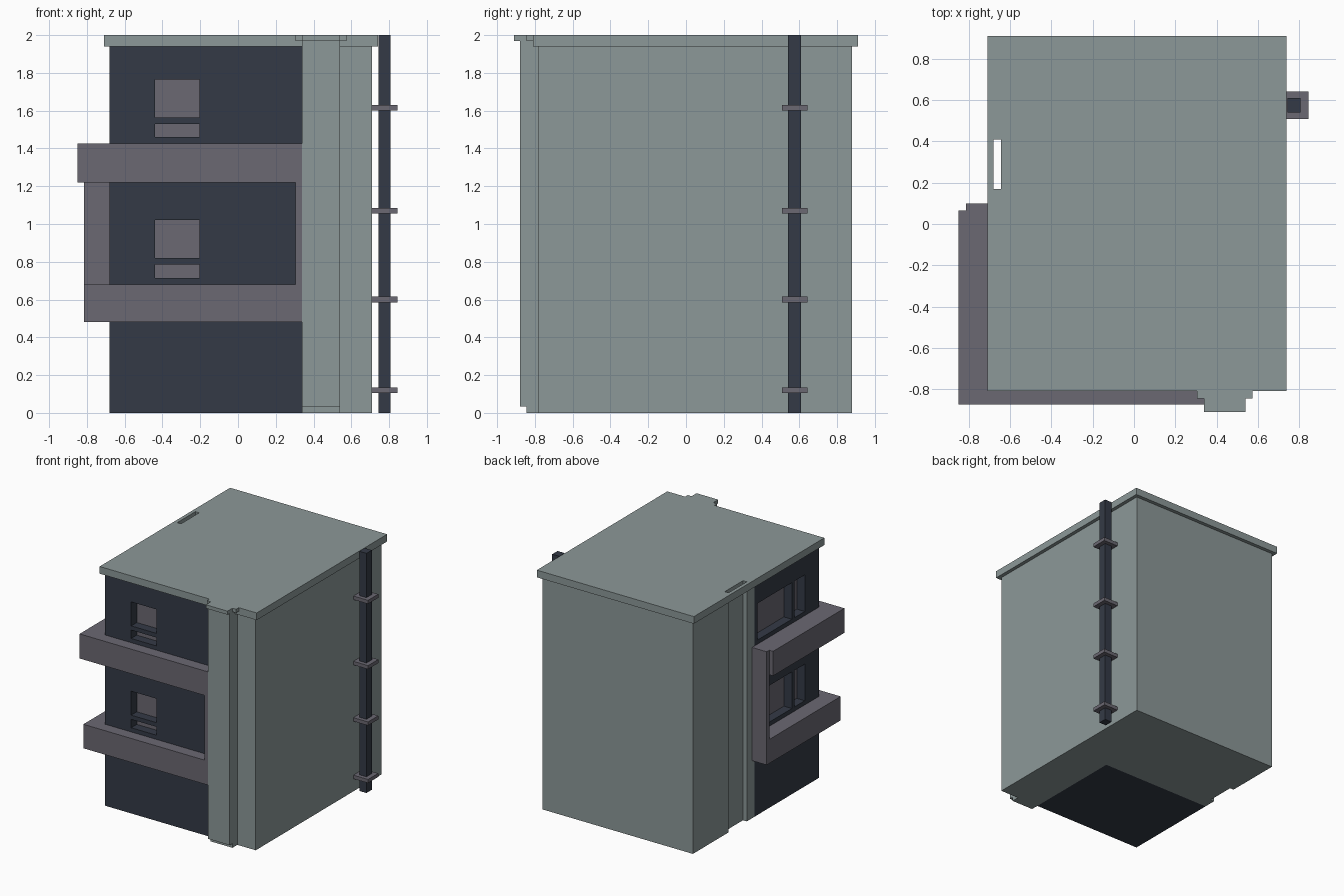
import bpy, bmesh

if "Cube" in bpy.data.objects:
    bpy.data.objects.remove(bpy.data.objects["Cube"])


def material(name, rgb):
    m = bpy.data.materials.new(name)
    m.diffuse_color = (*rgb, 1)
    m.use_nodes = True
    m.node_tree.nodes["Principled BSDF"].inputs["Base Color"].default_value = m.diffuse_color
    return m


GREY = material("pale grey plaster", (0.262, 0.314, 0.314))
PURPLE = material("mauve grey trim", (0.145, 0.138, 0.168))
DARK = material("dark slate", (0.034, 0.042, 0.061))


def prism(name, outline, z0, z1, mat):
    """Extrude a plan outline from z0 up to z1."""
    bm = bmesh.new()
    face = bm.faces.new([bm.verts.new((x, y, z0)) for x, y in outline])
    ext = bmesh.ops.extrude_face_region(bm, geom=[face])
    top = [v for v in ext["geom"] if isinstance(v, bmesh.types.BMVert)]
    bmesh.ops.translate(bm, verts=top, vec=(0, 0, z1 - z0))
    bmesh.ops.recalc_face_normals(bm, faces=bm.faces)
    me = bpy.data.meshes.new(name)
    bm.to_mesh(me)
    bm.free()
    ob = bpy.data.objects.new(name, me)
    bpy.context.collection.objects.link(ob)
    me.materials.append(mat)
    return ob


def box(name, x, y, z, mat):
    outline = [(x[0], y[0]), (x[1], y[0]), (x[1], y[1]), (x[0], y[1])]
    return prism(name, outline, z[0], z[1], mat)


def cut(target, cutter):
    """Subtract the cutter from the target, then remove the cutter."""
    mod = target.modifiers.new("cut", 'BOOLEAN')
    mod.operation, mod.solver, mod.object = 'DIFFERENCE', 'EXACT', cutter
    bpy.context.view_layer.objects.active = target
    bpy.ops.object.modifier_apply(modifier=mod.name)
    bpy.data.objects.remove(cutter)


# Main L-shaped body with a vertical groove in the left wall
prism("main_walls", [(.34, -.78), (.71, -.78), (.71, .88), (-.68, .88),
                     (-.68, .41), (-.645, .41), (-.645, .17), (-.68, .17),
                     (-.68, .066), (.34, .066)], 0, 1.94, GREY)

# Roof slab with drain slot
roof = box("roof", (-.71, .74), (-.81, .91), (1.94, 2), GREY)
cut(roof, box("slot_cutter", (-.68, -.645), (.17, .41), (1.8, 2.1), GREY))

# Front pillar with recessed foot and stepped cap
box("pillar", (.34, .54), (-.88, -.78), (.035, 1.97), GREY)
box("pillar_foot", (.34, .54), (-.845, -.78), (0, .035), GREY)
box("pillar_cap", (.34, .54), (-.91, -.81), (1.97, 2), GREY)
box("pillar_collar", (.305, .575), (-.845, -.81), (1.97, 2), GREY)

# Dark corner block with recessed windows on the front and left side
block = box("corner_block", (-.68, .34), (-.78, .066), (0, 1.94), DARK)
DEPTH = 0.08
for i, z in enumerate((.715, 1.46)):
    top = z + .305
    for j, (a, b) in enumerate(((z, z + .07), (z + .105, top))):
        cut(block, box("cutter", (-.44, -.205), (-.9, -.78 + DEPTH), (a, b), DARK))
        box(f"front_glass_{i}_{j}", (-.44, -.205),
            (-.78 + DEPTH - .006, -.78 + DEPTH), (a, b), PURPLE)
    for j, (a, b) in enumerate(((-.595, -.46), (-.425, .03))):
        cut(block, box("cutter", (-.8, -.68 + DEPTH), (a, b), (z, top), DARK))
        box(f"side_glass_{i}_{j}", (-.68 + DEPTH - .006, -.68 + DEPTH),
            (a, b), (z, top), PURPLE)


# Wrap-around balconies
def balcony(name, left, z0, z1):
    prism(name, [(left, -.875), (.34, -.875), (.34, -.78), (-.68, -.78),
                 (-.68, .066), (left, .066)], z0, z1, PURPLE)


balcony("lower_balcony", -.815, .48, .68)
balcony("upper_balcony", -.85, 1.22, 1.425)

# Upright panels closing the balcony ends
box("left_balcony_panel", (-.815, -.68), (.066, .1), (.48, 1.425), PURPLE)
box("right_balcony_panel", (.305, .34), (-.875, -.78), (.68, 1.22), PURPLE)

# Drainpipe with brackets on the right wall
box("drainpipe", (.743, .808), (.54, .61), (0, 2), DARK)
for i, z in enumerate((.12, .6, 1.07, 1.615)):
    box(f"pipe_bracket_{i}", (.71, .845), (.508, .643), (z - .015, z + .015), PURPLE)
